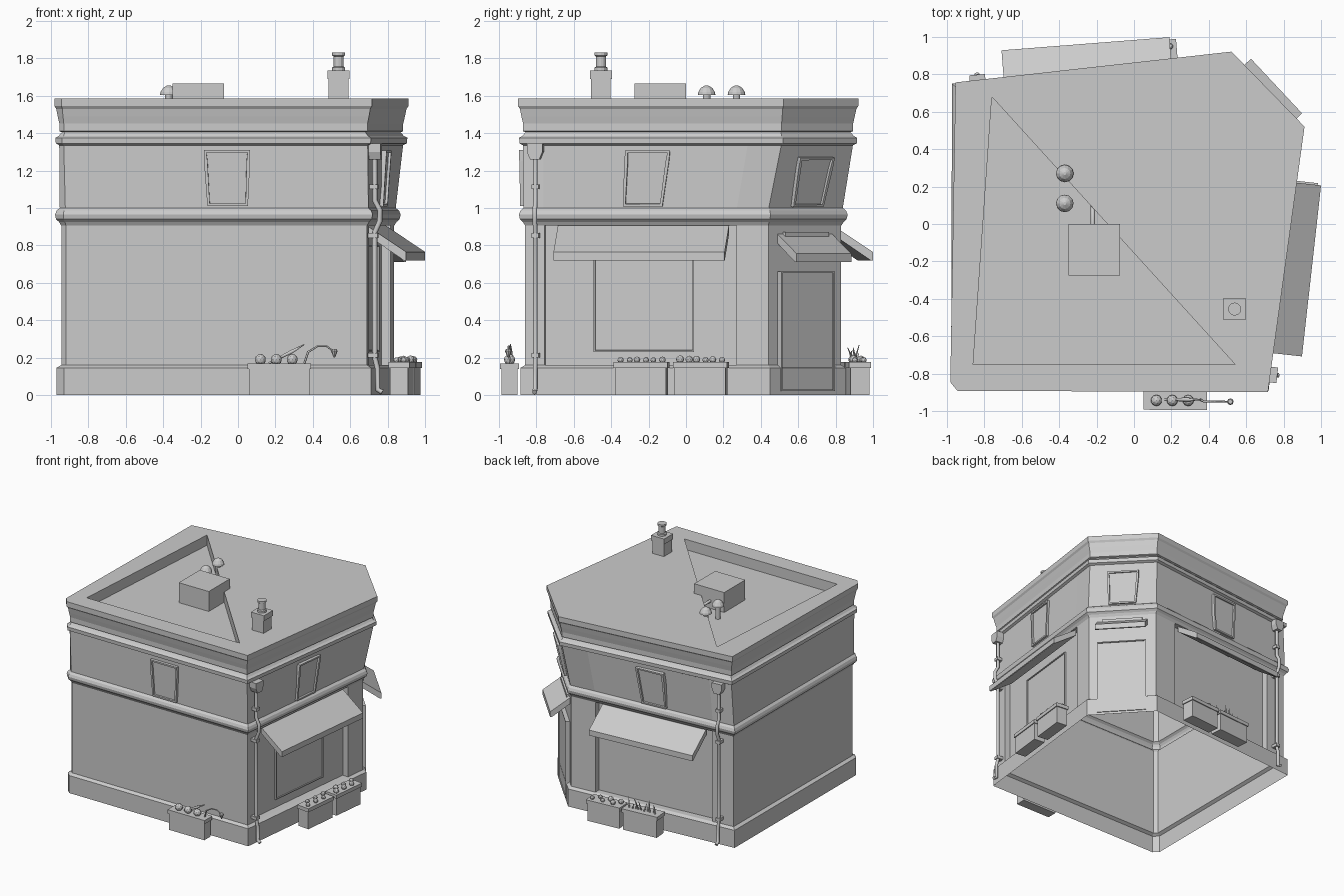
import bpy, bmesh, math, random
from mathutils import Vector, Matrix

if "Cube" in bpy.data.objects:
    bpy.data.objects.remove(bpy.data.objects["Cube"])
random.seed(4)

# Footprints (counter-clockwise): ground floor and flared top
LOW = [Vector(p) for p in [(-.92, -.855), (.69, -.86), (.835, .44), (.47, .83), (-.94, .72), (-.945, -.83)]]
TOP = [Vector(p) for p in [(-.93, -.862), (.69, -.868), (.88, .51), (.51, .89), (-.925, .73), (-.952, -.835)]]
BAYS = {1: (.08, .87), 3: (.15, .87)}   # edges holding recessed shopfronts


def finish(name, bm):
    bmesh.ops.recalc_face_normals(bm, faces=bm.faces)
    me = bpy.data.meshes.new(name)
    bm.to_mesh(me)
    bm.free()
    ob = bpy.data.objects.new(name, me)
    bpy.context.collection.objects.link(ob)
    return ob


def corners(off, t):
    pts = [a.lerp(b, t) for a, b in zip(LOW, TOP)]
    out = []
    for i, p in enumerate(pts):
        d0 = (p - pts[i - 1]).normalized()
        d1 = (pts[(i + 1) % 6] - p).normalized()
        n0, n1 = Vector((d0.y, -d0.x)), Vector((d1.y, -d1.x))
        m = n0 + n1
        out.append(p + m * (2 * off / m.length_squared))
    return out


def ring(off, z, t, depth):
    c, out = corners(off, t), []
    for i, p in enumerate(c):
        out.append(p)
        if i in BAYS:
            q = c[(i + 1) % 6]
            d = (q - p).normalized()
            inn = Vector((-d.y, d.x)) * depth
            a, b = (p.lerp(q, f) for f in BAYS[i])
            out += [a, a + inn, b + inn, b]
    return [(v.x, v.y, z) for v in out]


# Walls, plinth, mouldings and cornice as one stacked profile: z, offset, flare, bay depth
prof = [(0, .025, 0, 0), (.145, .025, 0, 0), (.16, 0, 0, 0), (.16, 0, 0, .05), (.905, 0, 0, .05),
        (.905, 0, 0, 0), (.925, .012, 0, 0), (.94, .028, 0, 0), (.965, .033, 0, 0), (.985, .025, 0, 0),
        (1.0, .008, 0, 0), (1.335, .004, .97, 0), (1.345, .022, 1, 0), (1.375, .024, 1, 0), (1.385, .006, 1, 0),
        (1.405, -.01, 1, 0), (1.41, .003, 1, 0), (1.45, .003, 1, 0), (1.49, .012, 1, 0),
        (1.53, .02, 1, 0), (1.545, .03, 1, 0), (1.585, .03, 1, 0)]
bm = bmesh.new()
rings = [[bm.verts.new(p) for p in ring(o, z, t, d)] for z, o, t, d in prof]
for r0, r1 in zip(rings, rings[1:]):
    for i in range(len(r0)):
        j = (i + 1) % len(r0)
        bm.faces.new((r0[i], r0[j], r1[j], r1[i]))
bmesh.ops.remove_doubles(bm, verts=bm.verts, dist=.0005)
bmesh.ops.dissolve_degenerate(bm, edges=bm.edges, dist=.0001)
finish("building_walls", bm)

# Roof deck with sunken triangular well
bm = bmesh.new()
o = [bm.verts.new((p.x, p.y, 1.585)) for p in corners(.03, 1)]
tri = [(-.86, -.75), (.54, -.75), (-.76, .68)]
hi = [bm.verts.new((x, y, 1.585)) for x, y in tri]
lo = [bm.verts.new((x, y, 1.5)) for x, y in tri]
for f in [(o[0], o[1], hi[1], hi[0]), (hi[1], o[1], o[2], o[3], hi[2]), (hi[2], o[3], o[4]),
          (o[4], o[5], hi[0], hi[2]), (o[5], o[0], hi[0]), tuple(lo)]:
    bm.faces.new(f)
for i in range(3):
    j = (i + 1) % 3
    bm.faces.new((hi[i], hi[j], lo[j], lo[i]))
finish("roof_deck", bm)


def frame(e, upper=False):
    """Local axes of a wall: along, outward, up; origin at the wall's middle."""
    a, b = LOW[e], LOW[(e + 1) % 6]
    mid = ((a + b) / 2).to_3d()
    u = (b - a).normalized().to_3d()
    up = Vector((0, 0, 1))
    if upper:
        mid.z = 1.0
        m2 = ((TOP[e] + TOP[(e + 1) % 6]) / 2).to_3d() + Vector((0, 0, 1.35))
        up = (m2 - mid).normalized()
    n = u.cross(up).normalized()
    M = Matrix((u, n, up)).transposed().to_4x4()
    M.translation = mid
    return M


def prism(name, M, poly, d0, d1, axis='n', inset=None):
    """Extrude a polygon outward (axis n) or along the wall (axis u)."""
    put = (lambda p, d: M @ Vector((p[0], d, p[1]))) if axis == 'n' else (lambda p, d: M @ Vector((d, p[0], p[1])))
    bm = bmesh.new()
    a = [bm.verts.new(put(p, d0)) for p in poly]
    b = [bm.verts.new(put(p, d1)) for p in poly]
    bm.faces.new(a)
    front = bm.faces.new(b)
    for i in range(len(poly)):
        j = (i + 1) % len(poly)
        bm.faces.new((a[i], a[j], b[j], b[i]))
    bmesh.ops.recalc_face_normals(bm, faces=bm.faces)
    if inset:
        bmesh.ops.inset_individual(bm, faces=[front], thickness=inset[0])
        bmesh.ops.inset_individual(bm, faces=[front], thickness=.001, depth=-inset[1])
    return finish(name, bm)


def box(name, M, u0, u1, n0, n1, z0, z1, **k):
    return prism(name, M, [(u0, z0), (u1, z0), (u1, z1), (u0, z1)], n0, n1, **k)


def lathe(name, loc, pts, seg=12):
    bm = bmesh.new()
    rs = [[bm.verts.new((loc[0] + r * math.cos(2 * math.pi * i / seg), loc[1] + r * math.sin(2 * math.pi * i / seg), z))
           for i in range(seg)] for r, z in pts]
    for r0, r1 in zip(rs, rs[1:]):
        for i in range(seg):
            bm.faces.new((r0[i], r0[(i + 1) % seg], r1[(i + 1) % seg], r1[i]))
    bm.faces.new(rs[0])
    bm.faces.new(rs[-1])
    return finish(name, bm)


def tube(name, pts, radii):
    cu = bpy.data.curves.new(name, 'CURVE')
    cu.dimensions = '3D'
    cu.bevel_depth, cu.bevel_resolution, cu.use_fill_caps = 1, 1, True
    sp = cu.splines.new('POLY')
    sp.points.add(len(pts) - 1)
    for q, p, r in zip(sp.points, pts, radii):
        q.co, q.radius = (*p, 1), r
    ob = bpy.data.objects.new(name, cu)
    bpy.context.collection.objects.link(ob)
    bpy.ops.object.select_all(action='DESELECT')
    ob.select_set(True)
    bpy.context.view_layer.objects.active = ob
    bpy.ops.object.convert(target='MESH')


# Upper windows
for e, u, w, h in [(0, .06, .123, .31), (1, -.02, .12, .31), (2, 0, .125, .28), (3, .03, .12, .31)]:
    poly = [(u - w * .88, .01), (u + w * .88, .01), (u + w, h - .06), (u + w, h), (u - w, h), (u - w, h - .06)]
    prism("upper_window", frame(e, True), poly, -.01, .028, inset=(.018, .014))

# Shop window, door, step and door head
R, C, B, F = frame(1), frame(2), frame(3), frame(0)
box("shop_window", R, -.29, .25, -.06, -.035, .23, .8, inset=(.012, .008))
box("shop_door", C, -.2, .19, -.01, .032, .02, .66, inset=(.012, .008))
box("door_head", C, -.16, .16, -.01, .02, .82, .87)


# Awnings
def awning(M, u0, u1, reach, top, drop):
    low = top - drop
    prism("awning", M, [(-.02, top), (reach, low + .045), (reach, low), (reach - .012, low), (-.02, top - .05)],
          u0, u1, axis='u')


awning(R, -.48, .44, .19, .905, .185)
awning(B, -.44, .46, .19, .905, .185)
awning(C, -.2, .2, .15, .875, .165)


# Downpipes with rain heads and clamps
for M, u in [(R, -.595), (B, .6)]:
    path = [(.035, 1.3), (.035, 1.04), (.062, .99), (.062, .93), (.035, .87), (.035, .2), (.05, .14), (.05, .03), (.075, .015)]
    tube("downpipe", [M @ Vector((u, n, z)) for n, z in path], [.014] * len(path))
    prism("rain_head", M, [(u - .025, 1.26), (u + .025, 1.26), (u + .042, 1.3), (u + .042, 1.345), (u - .042, 1.345),
                           (u - .042, 1.3)], .0, .07)
    for z in (.2, .84, 1.1):
        box("pipe_clamp", M, u - .02, u + .02, 0, .053, z, z + .025)


# Planters with bulbs or grass
def planter(M, u0, u1, n0, n1, h, kind):
    box("planter", M, u0 + .008, u1 - .008, n0 + .008, n1 - .008, 0, h - .03)
    prism("planter_rim", M, [(u0, h - .03), (u1, h - .03), (u1, h), (u0, h)], n0, n1)
    mid = (n0 + n1) / 2
    if kind == 'grass':
        for i in range(10):
            u = u0 + .04 + i * (u1 - u0 - .08) / 9
            p = M @ Vector((u, mid + random.uniform(-.02, .02), h - .01))
            q = M @ Vector((u + random.uniform(-.03, .03), mid + random.uniform(-.03, .03), h + random.uniform(.04, .1)))
            tube("grass_blade", [p, q], [.007, .002])
    else:
        k = 3 if kind == 'large' else 6
        for i in range(k):
            r = .03 if k == 3 else random.uniform(.015, .022)
            bm = bmesh.new()
            u = u0 + .07 + i * .085 if k == 3 else u0 + .035 + i * (u1 - u0 - .07) / 5
            p = M @ Vector((u, mid + (0 if k == 3 else .022 * (-1) ** i), h + r * .7))
            bmesh.ops.create_icosphere(bm, subdivisions=2, radius=r, matrix=Matrix.Translation(p))
            finish("flower_head", bm)


planter(F, .165, .505, .035, .135, .168, 'large')
planter(R, -.16, .13, .06, .172, .175, 'small')
planter(R, .16, .45, .06, .172, .175, 'small')
planter(B, -.475, -.18, .06, .178, .175, 'small')
planter(B, -.165, .145, .06, .178, .175, 'grass')
# Leaf and drooping stem in the front planter
tube("long_leaf", [F @ Vector(p) for p in [(.28, .08, .17), (.4, .08, .23), (.47, .08, .27)]], [.006, .011, .003])
tube("drooping_stem", [F @ Vector(p) for p in [(.47, .08, .17), (.49, .09, .23), (.54, .09, .26), (.59, .09, .26), (.63, .09, .23)]],
     [.006, .006, .005, .005, .004])
lathe("drooping_bloom", (.515, -.95), [(.004, .2), (.018, .235), (.012, .245)], 8)

# Roof box, chimney and vents
W = Matrix.Identity(4)
box("roof_unit", W, -.35, -.075, -.275, 0, 1.5, 1.665)
box("chimney_stack", W, .485, .59, -.507, -.403, 1.57, 1.69)
box("chimney_cap", W, .478, .597, -.514, -.396, 1.69, 1.735)
lathe("chimney_pot", (.538, -.455), [(.035, 1.735), (.035, 1.75), (.027, 1.755), (.027, 1.81), (.035, 1.815), (.035, 1.83)])
for y in (.11, .27):
    lathe("roof_vent", (-.37, y), [(.02, 1.5), (.02, 1.605), (.047, 1.605), (.044, 1.62), (.03, 1.642), (.008, 1.655)])
tube("roof_pipe", [(-.22, 0, 1.56), (-.22, .09, 1.56), (-.22, .1, 1.5)], [.012] * 3)
